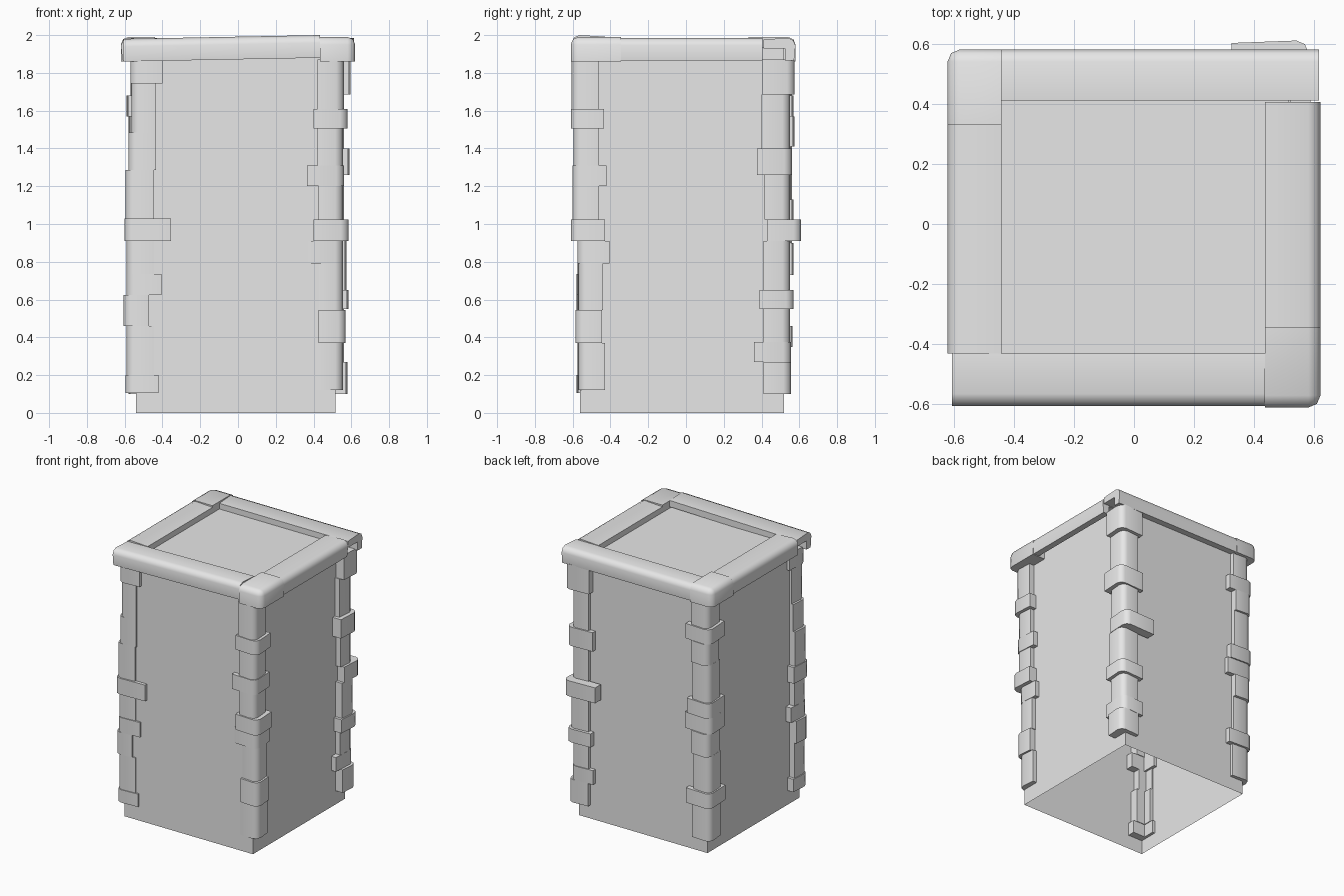
import bpy
import bmesh
import math
from mathutils import Vector

cube = bpy.data.objects.get("Cube")
if cube:
    bpy.data.objects.remove(cube, do_unlink=True)

# One plain stone colour
stone = bpy.data.materials.new("light_grey_stone")
stone.use_nodes = True
colour = (0.8, 0.8, 0.8, 1)
stone.diffuse_color = colour
stone.node_tree.nodes["Principled BSDF"].inputs["Base Color"].default_value = colour


def finish(name, bm, smooth=True):
    """Turn a bmesh into a named, shaded object."""
    mesh = bpy.data.meshes.new(name)
    bm.to_mesh(mesh)
    bm.free()
    mesh.materials.append(stone)
    obj = bpy.data.objects.new(name, mesh)
    bpy.context.collection.objects.link(obj)
    if smooth:
        bpy.ops.object.select_all(action="DESELECT")
        obj.select_set(True)
        bpy.context.view_layer.objects.active = obj
        bpy.ops.object.shade_smooth_by_angle(angle=math.radians(50))
    return obj


def angle_profile(arm_a, arm_b, thick):
    """Angled section wrapping an edge: outer corner at the origin, arms going inwards."""
    round_off = 0.04
    lip = 0.008
    return [(arm_a, lip), (round_off, 0), (round_off * 0.3, round_off * 0.3),
            (0, round_off), (lip, arm_b), (thick, arm_b),
            (thick, thick), (arm_a, thick)]


def loft(name, start, end):
    """Solid between two matching rings of points."""
    bm = bmesh.new()
    first = [bm.verts.new(p) for p in start]
    last = [bm.verts.new(p) for p in end]
    count = len(first)
    for i in range(count):
        j = (i + 1) % count
        bm.faces.new((first[i], first[j], last[j], last[i]))
    bm.faces.new(first)
    bm.faces.new(last)
    bmesh.ops.recalc_face_normals(bm, faces=bm.faces)
    return finish(name, bm)


def box(low, high):
    """Box bmesh between two opposite corners."""
    bm = bmesh.new()
    bmesh.ops.create_cube(bm, size=1)
    for v in bm.verts:
        for axis in range(3):
            v.co[axis] = high[axis] if v.co[axis] > 0 else low[axis]
    return bm


# Pillar body, open underneath
bm = box((-0.54, -0.56, 0), (0.515, 0.52, 1.935))
bm.faces.ensure_lookup_table()
floor = min(bm.faces, key=lambda f: f.calc_center_median().z)
bmesh.ops.delete(bm, geom=[floor], context="FACES_ONLY")
finish("pillar_body", bm, smooth=False)


def corner_column(name, sx, sy, base, stones):
    """Stack of angled stones; each row: top, outer x, outer y, inner x, inner y (hundredths)."""
    low = base
    for number, row in enumerate(stones, 1):
        top, out_x, out_y, in_x, in_y = [value / 100 for value in row]
        ring = [(sx * (out_x - a), sy * (out_y - b))
                for a, b in angle_profile(out_x - in_x, out_y - in_y, 0.075)]
        loft(f"{name}_stone_{number}",
             [(x, y, low) for x, y in ring],
             [(x, y, top) for x, y in ring])
        low = top


corner_column("front_right_corner", -1, -1, 0.105, [
    (20, 59.5, 58, 42, 42), (46, 59, 57.5, 44.5, 44), (62.5, 60.5, 58, 47, 44),
    (73.5, 59, 58, 40.5, 40), (91, 59, 57.5, 44.5, 44), (103, 60, 59, 35.5, 42),
    (128.5, 59.5, 58, 44.5, 44), (148.5, 58, 58, 43.5, 44),
    (174.5, 56.5, 58, 43.5, 44), (187, 57, 59, 40, 41)])

corner_column("front_left_corner", 1, -1, 0.12, [
    (37, 55.5, 57, 41.5, 43), (54.5, 57, 58.5, 42.5, 44.5), (79, 55.5, 57, 43, 44),
    (91, 55.5, 57.5, 37, 40.5), (102.5, 58.5, 61, 40, 43), (120, 55.5, 60, 42.5, 46),
    (131, 56, 60, 36.5, 42), (150.5, 55.5, 59.5, 42, 46),
    (161, 58, 61, 40, 43.5), (187, 56, 60.5, 42, 46)])

corner_column("back_left_corner", 1, 1, 0.10, [
    (27, 58, 55.5, 42, 41), (37.5, 56, 55.5, 38, 36), (55, 56, 55, 42, 41),
    (65, 58.5, 57, 39, 39), (91, 57.5, 55, 42, 41), (102.5, 58, 61, 32.5, 43),
    (126, 56, 55, 42, 41.5), (140, 59, 56, 38, 37.5),
    (168.5, 56, 55, 42, 40), (187, 59.5, 57.5, 40, 40.5)])

corner_column("back_right_corner", -1, 1, 0.10, [
    (35, 58, 55, 43, 41), (46, 59, 56.5, 39, 37), (73, 58, 55, 44, 41),
    (90, 58, 57, 44, 42), (102, 59, 56, 38, 38), (113, 59, 57, 40, 38),
    (141, 58, 56, 44, 42), (157, 58, 57.5, 44, 43),
    (168, 59, 57, 39, 38), (187, 57, 56, 43, 41)])


def rim_bar(name, along_x, side, outer, inner, start, end, top_start, top_end):
    """Rounded bar wrapping one top edge of the pillar."""
    rings = []
    for position, top in ((start, top_start), (end, top_end)):
        ring = []
        for a, b in angle_profile(outer - inner, 0.12, 0.055):
            across = side * (outer - a)
            point = (position, across) if along_x else (across, position)
            ring.append((*point, top - b))
        rings.append(ring)
    loft(name, *rings)


rim_bar("front_rim", True, -1, 0.605, 0.43, -0.605, 0.435, 1.98, 2.0)
rim_bar("back_rim", True, 1, 0.58, 0.41, -0.44, 0.615, 1.985, 1.985)
rim_bar("right_rim", False, -1, 0.62, 0.44, -0.43, 0.33, 1.985, 1.985)
rim_bar("left_rim", False, 1, 0.62, 0.435, -0.345, 0.405, 1.985, 1.985)


def rim_block(name, low, high, sx, sy):
    """Corner block of the rim, rounded on its outer edges."""
    bm = box(low, high)
    tip = max(bm.verts, key=lambda v: v.co.dot(Vector((sx, sy, 1))))
    bmesh.ops.bevel(bm, geom=list(tip.link_edges), offset=0.04, segments=2,
                    profile=0.5, affect="EDGES")
    finish(name, bm)


rim_block("back_right_rim_block", (-0.62, 0.33, 1.86), (-0.44, 0.58, 1.99), -1, 1)
rim_block("front_left_rim_block", (0.435, -0.61, 1.86), (0.62, -0.345, 1.99), 1, -1)
